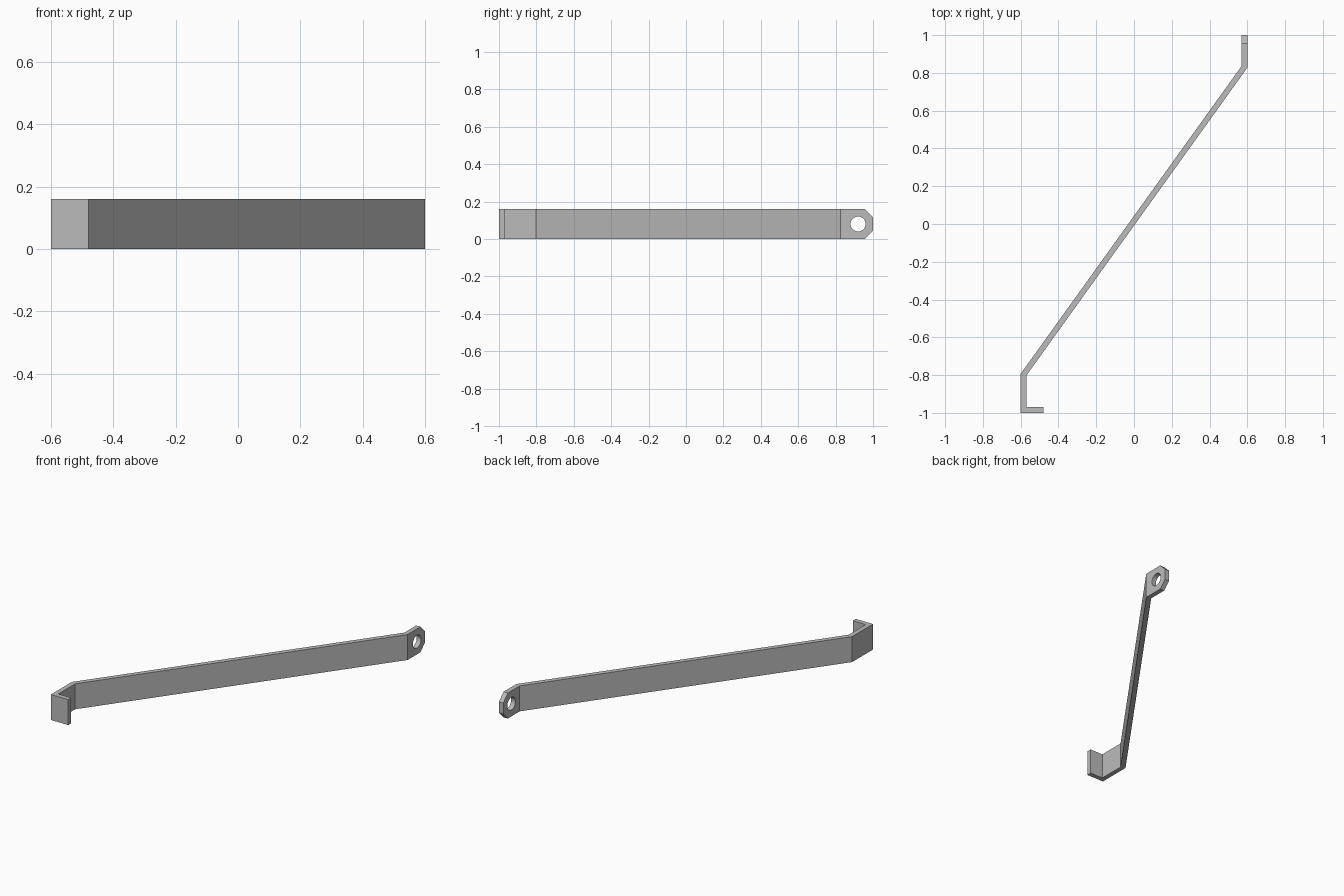
import bpy
import bmesh
from math import radians
from mathutils import Vector

cube = bpy.data.objects.get("Cube")
if cube:
    bpy.data.objects.remove(cube, do_unlink=True)

THICK, HEIGHT, CHAMFER = 0.03, 0.16, 0.045

# Bare metal
metal = bpy.data.materials.new("grey_metal")
metal.use_nodes = True
grey = (0.5, 0.5, 0.5, 1)
metal.diffuse_color = grey
metal.node_tree.nodes["Principled BSDF"].inputs["Base Color"].default_value = grey

# Bent strip: one side of the path, the other side is a mitred offset
path = [Vector(p) for p in
        [(-0.48, -1), (-0.6, -1), (-0.6, -0.793), (0.57, 0.837), (0.57, 1)]]


def inward(a, b):
    d = (b - a).normalized()
    return Vector((d.y, -d.x))


normals = [inward(a, b) for a, b in zip(path, path[1:])]
offset = []
for p, n0, n1 in zip(path, normals[:1] + normals, normals + normals[-1:]):
    offset.append(p + (n0 + n1) * THICK / (1 + n0.dot(n1)))

# Strip body built as quads, one per straight run, then raised
bm = bmesh.new()
outer = [bm.verts.new((p.x, p.y, 0)) for p in path]
inner = [bm.verts.new((p.x, p.y, 0)) for p in offset]
for i in range(len(path) - 1):
    bm.faces.new((outer[i], outer[i + 1], inner[i + 1], inner[i]))
top = bmesh.ops.extrude_face_region(bm, geom=bm.faces[:])["geom"]
bmesh.ops.translate(bm, vec=(0, 0, HEIGHT),
                    verts=[v for v in top if isinstance(v, bmesh.types.BMVert)])

# Clipped corners on the eyelet end
tip = [e for e in bm.edges
       if all(v.co.y > 0.99 for v in e.verts)
       and abs(e.verts[0].co.z - e.verts[1].co.z) < 0.001]
bmesh.ops.bevel(bm, geom=tip, offset=CHAMFER, segments=1, affect='EDGES')
bmesh.ops.recalc_face_normals(bm, faces=bm.faces[:])
mesh = bpy.data.meshes.new("bent_strap")
bm.to_mesh(mesh)
bm.free()
mesh.materials.append(metal)
strap = bpy.data.objects.new("bent_strap", mesh)
bpy.context.collection.objects.link(strap)

# Round bolt hole through the eyelet
bpy.ops.mesh.primitive_cylinder_add(vertices=32, radius=0.04, depth=0.2,
                                    location=(0.585, 0.92, HEIGHT / 2),
                                    rotation=(0, radians(90), 0))
cutter = bpy.context.object
cutter.name = "hole_cutter"
cutter.hide_render = True
cutter.data.materials.append(metal)
hole = strap.modifiers.new("bolt_hole", 'BOOLEAN')
hole.operation = 'DIFFERENCE'
hole.solver = 'EXACT'
hole.object = cutter

bpy.ops.object.select_all(action='DESELECT')
strap.select_set(True)
bpy.context.view_layer.objects.active = strap
bpy.ops.object.modifier_apply(modifier="bolt_hole")
bpy.data.objects.remove(cutter, do_unlink=True)
bpy.ops.object.shade_smooth_by_angle(angle=radians(30))
